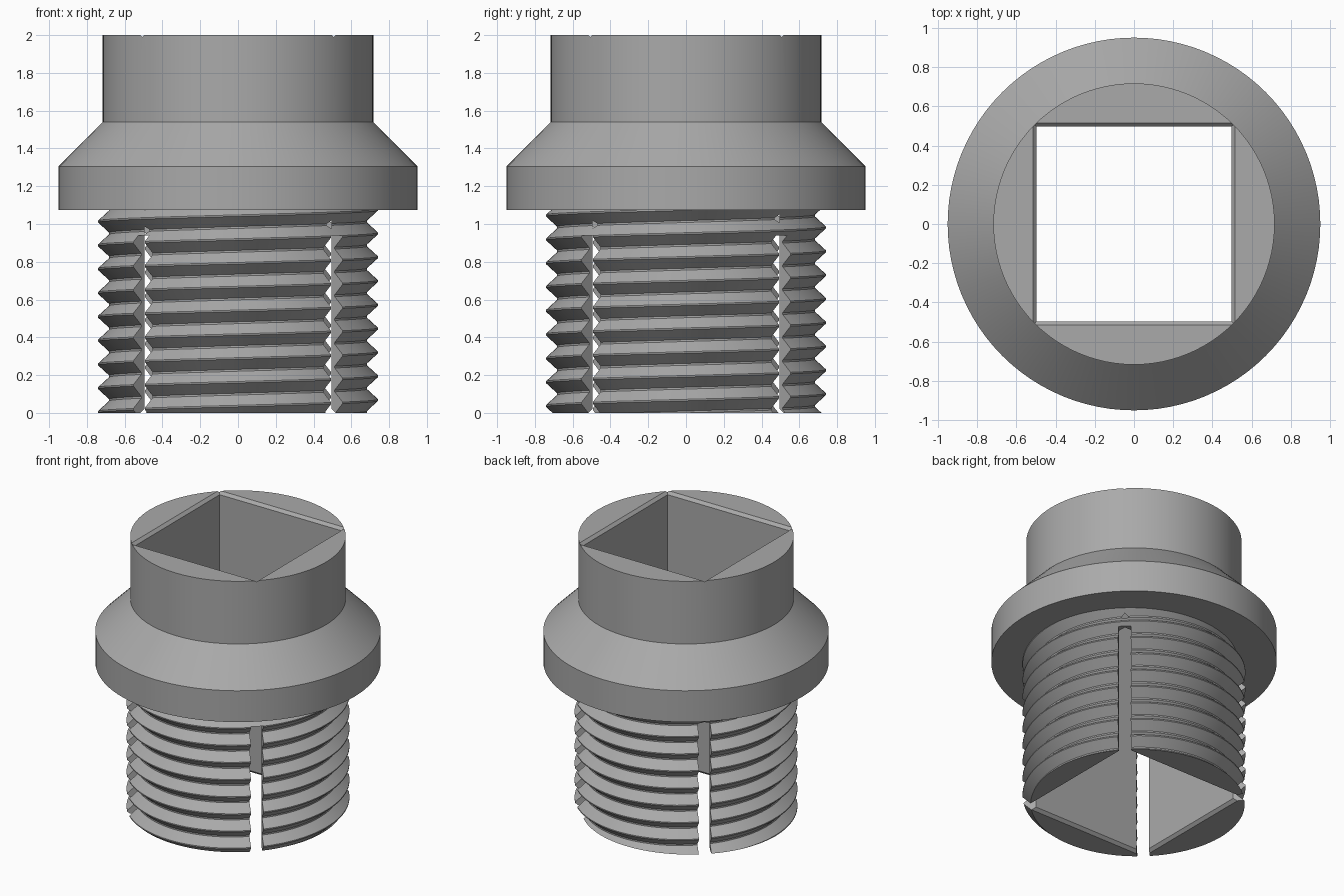
import bpy, bmesh
from math import pi, cos, sin, sqrt

if "Cube" in bpy.data.objects:
    bpy.data.objects.remove(bpy.data.objects["Cube"])

SEGMENTS = 96
SHANK_TOP = 1.075
PITCH = 0.126
THREAD_PHASE = 0.0

metal = bpy.data.materials.new("grey metal")
metal.use_nodes = True
metal.diffuse_color = (0.4, 0.4, 0.4, 1)
metal.node_tree.nodes["Principled BSDF"].inputs["Base Color"].default_value = (0.4, 0.4, 0.4, 1)


def make_object(name, bm):
    bmesh.ops.recalc_face_normals(bm, faces=bm.faces)
    mesh = bpy.data.meshes.new(name)
    bm.to_mesh(mesh)
    bm.free()
    mesh.materials.append(metal)
    obj = bpy.data.objects.new(name, mesh)
    bpy.context.collection.objects.link(obj)
    return obj


def lathe(name, profile, sides, turn=0.0):
    """Closed solid from (radius, height) rings."""
    bm = bmesh.new()
    rings = [[bm.verts.new((r * cos(turn + 2 * pi * k / sides),
                            r * sin(turn + 2 * pi * k / sides), z))
              for k in range(sides)] for r, z in profile]
    for low, high in zip(rings, rings[1:]):
        for k in range(sides):
            n = (k + 1) % sides
            bm.faces.new((low[k], low[n], high[n], high[k]))
    bm.faces.new(rings[0])
    bm.faces.new(rings[-1])
    return make_object(name, bm)


def threaded_rod(name, height):
    """Right-handed helical thread, trimmed flat at both ends."""
    tooth = [(0.683, 0.0), (0.683, 0.01), (0.742, 0.064), (0.742, 0.072)]
    steps = len(tooth)
    levels = steps * (int(height / PITCH) + 5)
    bm = bmesh.new()
    grid = []
    for k in range(SEGMENTS):
        a = 2 * pi * k / SEGMENTS
        column = []
        for m in range(levels):
            r, dz = tooth[m % steps]
            z = PITCH * (m // steps - 3 + k / SEGMENTS) + dz + THREAD_PHASE
            column.append(bm.verts.new((r * cos(a), r * sin(a), z)))
        grid.append(column)
    for k in range(SEGMENTS):
        # The last column joins the first one, one pitch higher
        n, lift = (k + 1, 0) if k + 1 < SEGMENTS else (0, steps)
        for m in range(levels - 1 - lift):
            bm.faces.new((grid[k][m], grid[n][m + lift],
                          grid[n][m + 1 + lift], grid[k][m + 1]))
    for z, side in ((0, -1), (height, 1)):
        cut = bmesh.ops.bisect_plane(
            bm, geom=bm.verts[:] + bm.edges[:] + bm.faces[:],
            plane_co=(0, 0, z), plane_no=(0, 0, side), clear_outer=True)
        rim = [e for e in cut["geom_cut"] if isinstance(e, bmesh.types.BMEdge)]
        bmesh.ops.edgeloop_fill(bm, edges=rim)
    return make_object(name, bm)


def box(name, size, centre, turn):
    bm = bmesh.new()
    bmesh.ops.create_cube(bm, size=1)
    bmesh.ops.scale(bm, vec=size, verts=bm.verts)
    bmesh.ops.translate(bm, vec=centre, verts=bm.verts)
    obj = make_object(name, bm)
    obj.rotation_euler.z = turn
    return obj


def subtract(target, cutter):
    mod = target.modifiers.new("cut", 'BOOLEAN')
    mod.operation = 'DIFFERENCE'
    mod.solver = 'EXACT'
    mod.object = cutter
    bpy.context.view_layer.objects.active = target
    bpy.ops.object.modifier_apply(modifier=mod.name)


# Collar with sloped flange
collar = lathe("flanged_collar", [(0.95, SHANK_TOP), (0.95, 1.305),
                                  (0.717, 1.54), (0.717, 2.0)], SEGMENTS)
# Threaded shank
shank = threaded_rod("threaded_shank", SHANK_TOP)

# Square through hole, chamfered at both ends
half, flare = 0.496 * sqrt(2), 0.536 * sqrt(2)
hole = lathe("hole_cutter", [(flare, -0.02), (half, 0.02), (half, 1.98), (flare, 2.02)],
             4, pi / 4)
# Slots through the shank at the hole corners
slots = [box("slot_cutter", (0.6, 0.085, 1.04), (0.7, 0, 0.42), pi / 4 + i * pi / 2)
         for i in range(4)]

for part in (collar, shank):
    subtract(part, hole)
for slot in slots:
    subtract(shank, slot)
for cutter in [hole] + slots:
    bpy.data.objects.remove(cutter)

# Smooth round walls, crisp edges
for part in (collar, shank):
    bpy.ops.object.select_all(action='DESELECT')
    part.select_set(True)
    bpy.context.view_layer.objects.active = part
    bpy.ops.object.shade_smooth_by_angle(angle=pi / 6)
